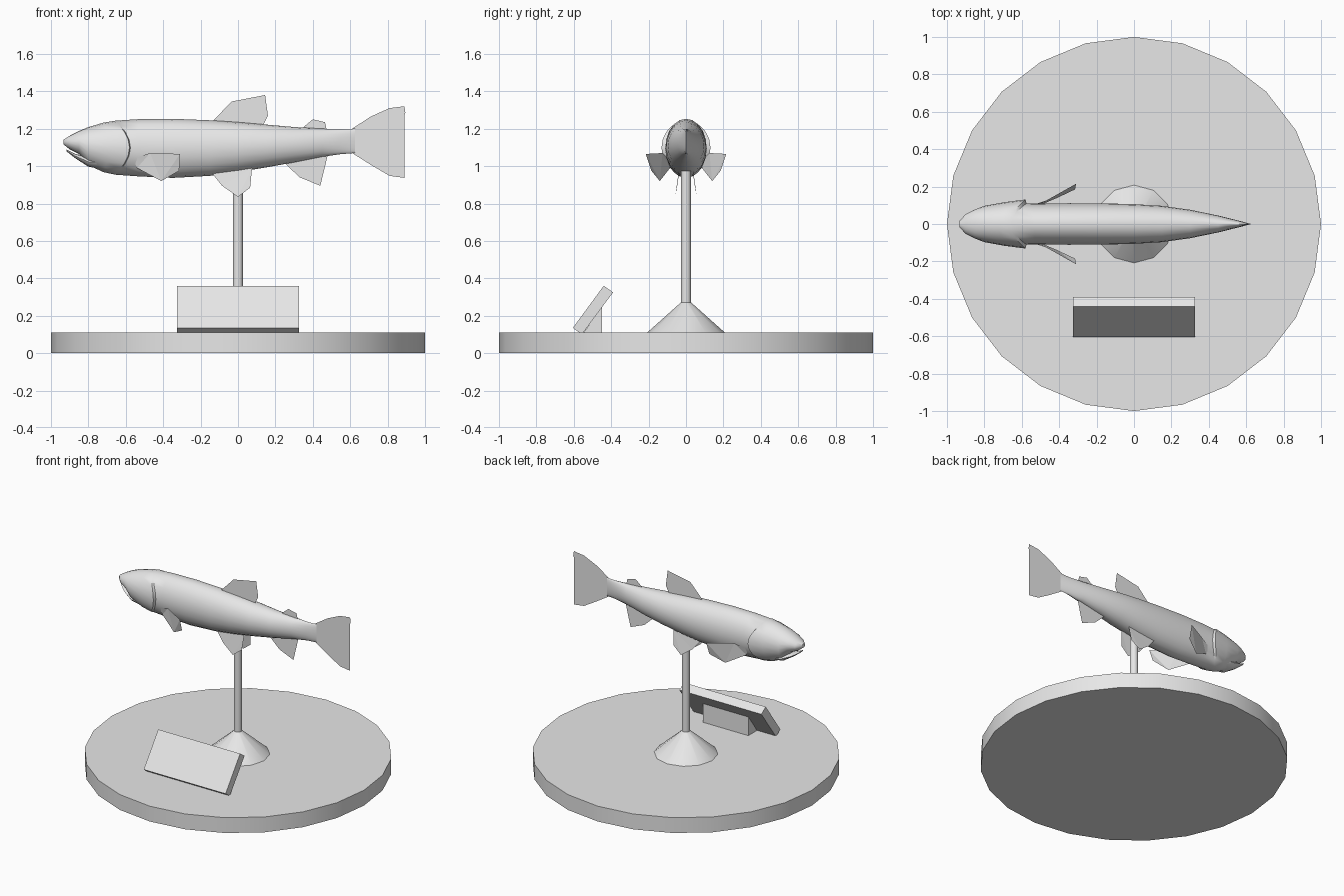
import bpy, bmesh, math

if "Cube" in bpy.data.objects:
    bpy.data.objects.remove(bpy.data.objects["Cube"])

mat = bpy.data.materials.new("plain_grey")
mat.diffuse_color = (0.8, 0.8, 0.8, 1)
mat.use_nodes = True
mat.node_tree.nodes["Principled BSDF"].inputs["Base Color"].default_value = mat.diffuse_color


def finish(name, bm, smooth=None, fix=True):
    if fix:
        bmesh.ops.recalc_face_normals(bm, faces=bm.faces)
    me = bpy.data.meshes.new(name)
    bm.to_mesh(me)
    bm.free()
    ob = bpy.data.objects.new(name, me)
    bpy.context.collection.objects.link(ob)
    me.materials.append(mat)
    if smooth:
        bpy.ops.object.select_all(action='DESELECT')
        ob.select_set(True)
        bpy.context.view_layer.objects.active = ob
        bpy.ops.object.shade_smooth_by_angle(angle=math.radians(smooth))
    return ob


def cone(name, sides, r1, r2, z0, z1):
    """Round part standing on z0, with a vertex on the y axis."""
    bm = bmesh.new()
    rings = [[bm.verts.new((r * math.sin(2 * math.pi * i / sides),
                            r * math.cos(2 * math.pi * i / sides), z))
              for i in range(sides)] for r, z in ((r1, z0), (r2, z1))]
    bridge(bm, rings)
    return finish(name, bm, 35)


def bridge(bm, rings):
    n = len(rings[0])
    for a, b in zip(rings, rings[1:]):
        for i in range(n):
            j = (i + 1) % n
            bm.faces.new((a[i], a[j], b[j], b[i]))
    bm.faces.new(rings[0])
    bm.faces.new(rings[-1])


def prism(name, profile, half):
    """Extrude a y/z profile along x."""
    bm = bmesh.new()
    bridge(bm, [[bm.verts.new((x, y, z)) for y, z in profile] for x in (-half, half)])
    return finish(name, bm)


def loft(name, stations, sides=20):
    """Oval rings given as x, top, bottom, half width, sideways sweep."""
    bm = bmesh.new()
    rings = []
    for x, top, bot, w, sweep in stations:
        ring = []
        for i in range(sides):
            a = 2 * math.pi * i / sides
            c, s = math.cos(a), math.sin(a)
            ring.append(bm.verts.new((x + sweep * c * c, w * c,
                                      (top + bot) / 2 + (top - bot) / 2 * s)))
        rings.append(ring)
    bridge(bm, rings)
    return finish(name, bm, 50)


def fin(name, points):
    """Thin sheet fin."""
    bm = bmesh.new()
    face = bm.faces.new([bm.verts.new(p) for p in points])
    bmesh.ops.triangulate(bm, faces=[face])
    return finish(name, bm, fix=False)


# Round base, foot and pole
cone("base_disc", 24, 1.0, 1.0, 0.0, 0.11)
cone("stand_foot", 12, 0.208, 0.026, 0.11, 0.272)
cone("stand_pole", 12, 0.027, 0.027, 0.26, 1.0)

# Tilted sign and its wedge support
prism("sign_panel", [(-0.605, 0.135), (-0.44, 0.36), (-0.39, 0.325), (-0.557, 0.1)], 0.325)
prism("sign_support", [(-0.55, 0.105), (-0.45, 0.105), (-0.45, 0.25)], 0.18)

# Body with flared gill covers
loft("fish_body", [
    (-0.932, 1.142, 1.115, 0.018, 0),
    (-0.90, 1.162, 1.09, 0.053, 0),
    (-0.85, 1.188, 1.065, 0.078, 0),
    (-0.80, 1.209, 1.005, 0.097, 0),
    (-0.72, 1.232, 0.968, 0.117, 0.03),
    (-0.66, 1.242, 0.955, 0.131, 0.08),
    (-0.655, 1.243, 0.954, 0.110, 0.08),
    (-0.53, 1.251, 0.945, 0.109, 0),
    (-0.35, 1.253, 0.937, 0.111, 0),
    (-0.15, 1.245, 0.948, 0.110, 0),
    (0.0, 1.235, 0.968, 0.106, 0),
    (0.15, 1.222, 0.993, 0.097, 0),
    (0.30, 1.209, 1.020, 0.076, 0),
    (0.45, 1.20, 1.05, 0.045, 0),
    (0.55, 1.198, 1.064, 0.020, 0),
    (0.625, 1.20, 1.07, 0.001, 0)])

# Lower jaw, leaving the mouth slightly open
loft("lower_jaw", [
    (-0.918, 1.09, 1.08, 0.018, 0),
    (-0.87, 1.065, 1.042, 0.048, 0),
    (-0.80, 1.05, 0.997, 0.07, 0),
    (-0.74, 1.05, 0.985, 0.07, 0)], 12)

# Fins along the centre line
centre_fins = {
    "tail_fin": [(0.61, 1.20), (0.71, 1.265), (0.81, 1.31), (0.89, 1.32), (0.895, 1.285),
                 (0.825, 1.125), (0.89, 0.995), (0.89, 0.937), (0.81, 0.948),
                 (0.71, 1.007), (0.61, 1.07)],
    "dorsal_fin": [(-0.14, 1.235), (-0.035, 1.345), (0.145, 1.38), (0.16, 1.27), (0.13, 1.21)],
    "rear_back_fin": [(0.34, 1.20), (0.40, 1.25), (0.465, 1.235), (0.475, 1.19)],
    "anal_fin": [(0.25, 1.015), (0.33, 0.94), (0.44, 0.895), (0.45, 0.98), (0.48, 1.06)],
}
for name, pts in centre_fins.items():
    fin(name, [(x, 0, z) for x, z in pts])

# Paired fins, mirrored across the centre
pectoral = [(-0.56, 0.095, 1.04), (-0.47, 0.125, 1.07), (-0.31, 0.215, 1.065),
            (-0.315, 0.185, 0.975), (-0.41, 0.14, 0.92), (-0.54, 0.085, 0.99)]
pelvic = [(-0.145, 0.036, 0.97), (-0.085, 0.047, 0.895), (0.0, 0.058, 0.835),
          (0.065, 0.05, 0.885), (0.075, 0.036, 0.99)]
for side, s in (("left", -1), ("right", 1)):
    for name, pts in (("pectoral_fin", pectoral), ("pelvic_fin", pelvic)):
        fin(f"{name}_{side}", [(x, y * s, z) for x, y, z in pts])
